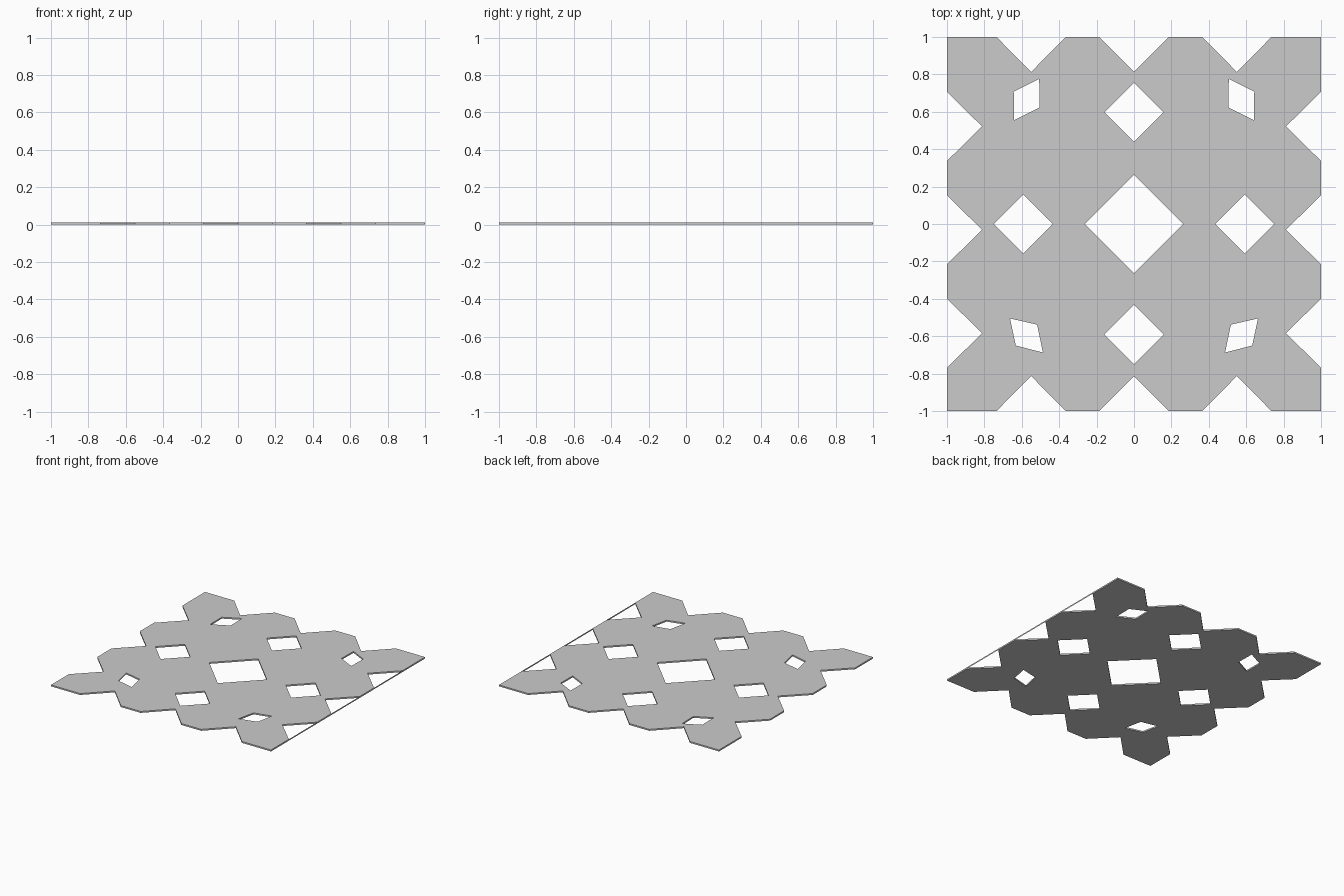
import bpy, bmesh

if "Cube" in bpy.data.objects:
    bpy.data.objects.remove(bpy.data.objects["Cube"])

T = 0.012  # plate thickness


def new_object(name, bm):
    me = bpy.data.meshes.new(name)
    bm.to_mesh(me)
    bm.free()
    ob = bpy.data.objects.new(name, me)
    bpy.context.collection.objects.link(ob)
    return ob


def diamond(cx, cy, r):
    return [(cx + r, cy), (cx, cy + r), (cx - r, cy), (cx, cy - r)]


# Outline: square with V notches on every side
TOP_NOTCHES = (-0.55, 0.0, 0.55)
SIDE_NOTCHES = (-0.584, -0.031, 0.522)
W, D = 0.185, 0.187

outline = [(-1, -1)]
for c in TOP_NOTCHES:
    outline += [(c - W, -1), (c, -1 + D), (c + W, -1)]
outline.append((1, -1))
for c in SIDE_NOTCHES:
    outline += [(1, c - W), (1 - D, c), (1, c + W)]
outline.append((1, 1))
for c in reversed(TOP_NOTCHES):
    outline += [(c + W, 1), (c, 1 - D), (c - W, 1)]
outline.append((-1, 1))
for c in reversed(SIDE_NOTCHES):
    outline += [(-1, c + W), (-1 + D, c), (-1, c - W)]

# Cut-outs: centre, four around it, mirrored slanted ones in the corners
holes = [diamond(0, 0, 0.262), diamond(0, 0.598, 0.158), diamond(0, -0.591, 0.158),
         diamond(0.593, 0, 0.158), diamond(-0.593, 0, 0.158)]
upper = [(0.507, 0.776), (0.643, 0.707), (0.641, 0.555), (0.504, 0.624)]
lower = [(0.663, -0.505), (0.632, -0.65), (0.487, -0.687), (0.518, -0.538)]
for h in (upper, lower):
    for s in (1, -1):
        holes.append([(s * x, y) for x, y in h])

# Lace plate: fill the outline with holes, then thicken
bm = bmesh.new()
edges = []
for loop in [outline] + holes:
    vs = [bm.verts.new((x, y, 0)) for x, y in loop]
    edges += [bm.edges.new((vs[i - 1], vs[i])) for i in range(len(vs))]
bmesh.ops.triangle_fill(bm, edges=edges, use_beauty=True, use_dissolve=False)
geo = bmesh.ops.extrude_face_region(bm, geom=bm.faces[:], use_keep_orig=True)
bmesh.ops.translate(bm, vec=(0, 0, T),
                    verts=[g for g in geo["geom"] if isinstance(g, bmesh.types.BMVert)])
bmesh.ops.recalc_face_normals(bm, faces=bm.faces[:])
new_object("lace_plate", bm)

# Paper-thin edge strip bridging the notches on the right side
bm = bmesh.new()
for c in SIDE_NOTCHES:
    bm.faces.new([bm.verts.new((1, y, z)) for y, z in
                  ((c - W, 0), (c + W, 0), (c + W, T), (c - W, T))])
new_object("edge_strip", bm)
